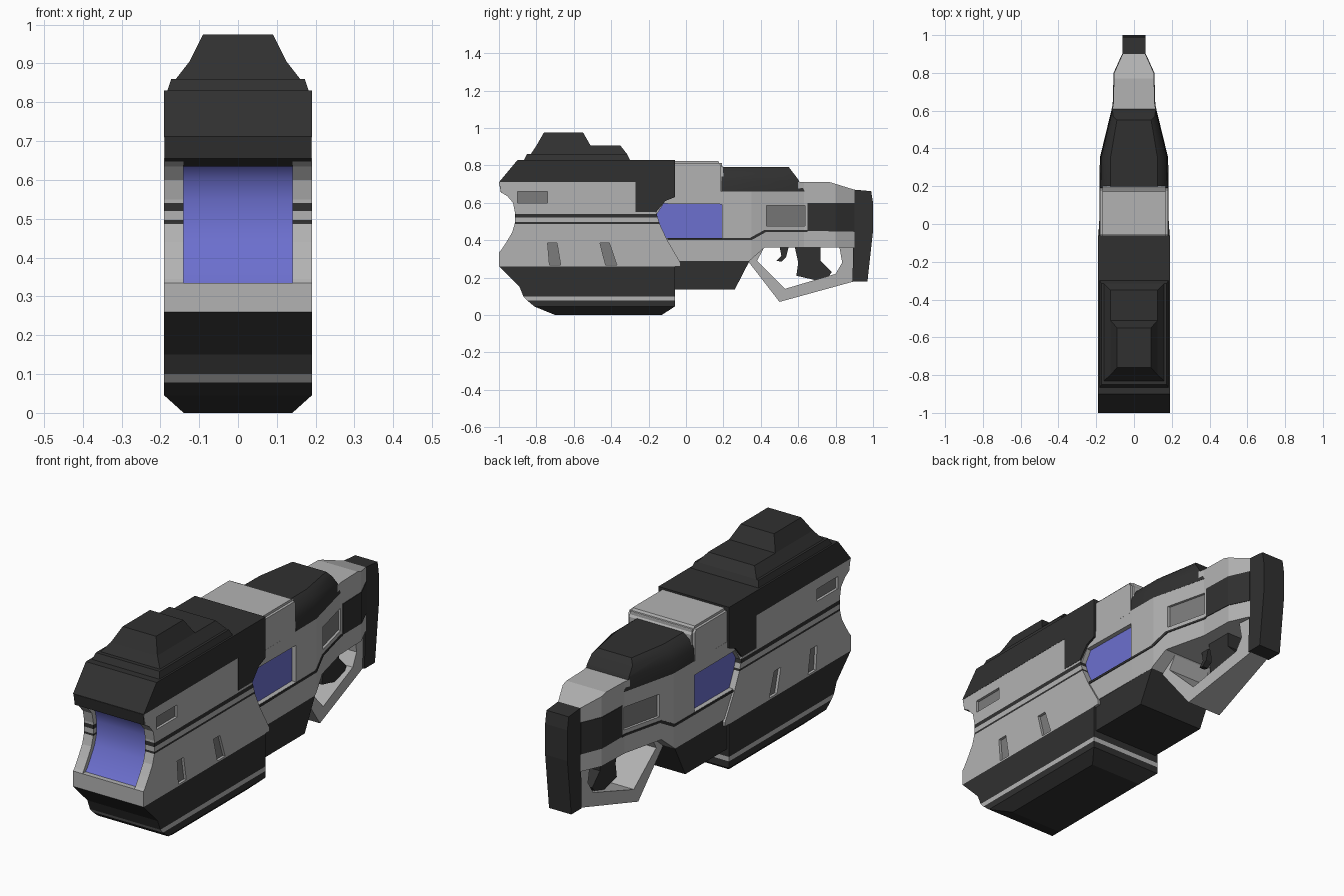
import bpy, bmesh
from mathutils import Vector

if "Cube" in bpy.data.objects:
    bpy.data.objects.remove(bpy.data.objects["Cube"])


def material(name, rgb):
    m = bpy.data.materials.new(name)
    m.diffuse_color = (*rgb, 1)
    m.use_nodes = True
    m.node_tree.nodes["Principled BSDF"].inputs["Base Color"].default_value = m.diffuse_color
    return m


LIGHT = material("light_grey", (0.45, 0.45, 0.45))
DARK = material("dark_grey", (0.03, 0.03, 0.03))
MID = material("recess_grey", (0.2, 0.2, 0.2))
BLUE = material("blue", (0.15, 0.16, 0.62))


def lerp_table(table, v):
    if v <= table[0][0]:
        return table[0][1]
    for (a, wa), (b, wb) in zip(table, table[1:]):
        if v <= b:
            return wa + (wb - wa) * (v - a) / (b - a)
    return table[-1][1]


def prism(name, prof, outer, mat, inner=None, ys=(), zs=(), bands=(), bevel=0, smooth=False):
    """Side profile (y, z) extruded in x; with inner given, a mirrored pair of side slabs."""
    out = outer if callable(outer) else (lambda y, z: outer)
    inn = inner if inner is None or callable(inner) else (lambda y, z: inner)
    bm = bmesh.new()
    for sign in ((1, -1) if inn else (1,)):
        part = bmesh.new()
        a = [part.verts.new((0, y, z)) for y, z in prof]
        b = [part.verts.new((1, y, z)) for y, z in prof]
        part.faces.new(a)
        part.faces.new(b[::-1])
        for i in range(len(prof)):
            j = (i + 1) % len(prof)
            part.faces.new((a[i], b[i], b[j], a[j]))
        planes = [((0, y, 0), (0, 1, 0)) for y in ys] + [((0, 0, z), (0, 0, 1)) for z in zs]
        for co, no in planes:
            bmesh.ops.bisect_plane(part, geom=part.verts[:] + part.edges[:] + part.faces[:],
                                   plane_co=co, plane_no=no, dist=1e-5)
        for v in part.verts:
            hi = out(v.co.y, v.co.z)
            lo = inn(v.co.y, v.co.z) if inn else -hi
            v.co.x = sign * (lo + (hi - lo) * v.co.x)
        bmesh.ops.recalc_face_normals(part, faces=part.faces)
        for f in part.faces:
            z = f.calc_center_median().z
            f.material_index = int(any(lo < z < hi for lo, hi in bands))
        tmp = bpy.data.meshes.new("tmp")
        part.to_mesh(tmp)
        part.free()
        bm.from_mesh(tmp)
        bpy.data.meshes.remove(tmp)
    if bevel:
        bmesh.ops.bevel(bm, geom=[e for e in bm.edges if e.calc_face_angle(0) > 0.5],
                        offset=bevel, segments=2, affect='EDGES')
    me = bpy.data.meshes.new(name)
    bm.to_mesh(me)
    bm.free()
    me.materials.append(mat)
    if bands:
        me.materials.append(LIGHT if mat == DARK else DARK)
    ob = bpy.data.objects.new(name, me)
    bpy.context.collection.objects.link(ob)
    if smooth:
        bpy.ops.object.select_all(action='DESELECT')
        ob.select_set(True)
        bpy.context.view_layer.objects.active = ob
        bpy.ops.object.shade_smooth_by_angle(angle=0.6)
    return ob


def recess(ob, name, prof, width, depth, mat, ys=()):
    """Cut a pocket in both sides of ob and lay a coloured floor in it."""
    w = width if callable(width) else (lambda y, z: width)
    cutter = prism("cutter", prof, lambda y, z: w(y, z) + 0.05, mat,
                   lambda y, z: w(y, z) - depth, ys)
    cutter.hide_render = True
    mod = ob.modifiers.new("cut", 'BOOLEAN')
    mod.operation, mod.solver, mod.object = 'DIFFERENCE', 'EXACT', cutter
    bpy.context.view_layer.objects.active = ob
    bpy.ops.object.modifier_apply(modifier=mod.name)
    bpy.data.objects.remove(cutter)
    prism(name, prof, lambda y, z: w(y, z) - depth + 0.002, mat,
          lambda y, z: w(y, z) - depth - 0.01, ys)


def frustum(name, z0, z1, w0, w1, y0, y1):
    bm = bmesh.new()
    rings = [[bm.verts.new((x, y, z)) for x, y in ((-w, a), (w, a), (w, b), (-w, b))]
             for z, w, (a, b) in ((z0, w0, y0), (z1, w1, y1))]
    bmesh.ops.convex_hull(bm, input=bm.verts[:])
    bmesh.ops.dissolve_limit(bm, angle_limit=0.01, verts=bm.verts[:], edges=bm.edges[:])
    me = bpy.data.meshes.new(name)
    bm.to_mesh(me)
    bm.free()
    me.materials.append(DARK)
    bpy.context.collection.objects.link(bpy.data.objects.new(name, me))


# Front housing: side slabs with a concave mouth and dark stripes
mouth = [(-0.987, 0.655), (-0.955, 0.635), (-0.925, 0.6), (-0.915, 0.55), (-0.915, 0.49),
         (-0.93, 0.44), (-0.96, 0.39), (-0.99, 0.345), (-1, 0.335)]
slabs = prism("housing_sides", [(-0.997, 0.71)] + mouth +
              [(-1, 0.26), (-0.03, 0.26), (-0.03, 0.28), (-0.1, 0.4), (-0.14, 0.485),
               (-0.16, 0.55), (-0.27, 0.55), (-0.27, 0.71)], 0.19, LIGHT, 0.14,
              zs=(0.487, 0.497, 0.52, 0.54), bands=((0.487, 0.497), (0.52, 0.54)))
recess(slabs, "upper_vent", [(-0.9, 0.6), (-0.74, 0.6), (-0.74, 0.66), (-0.9, 0.66)],
       0.19, 0.015, MID)
for n, y in (("front", -0.74), ("rear", -0.46)):
    lean = 0.02 if n == "front" else 0.04
    recess(slabs, n + "_slot", [(y, 0.385), (y + 0.05, 0.385), (y + 0.05 + lean, 0.268),
                                (y + lean - 0.01, 0.268)], 0.19, 0.015, MID)
prism("mouth_core", [(y + 0.025, z) for y, z in mouth] + [(-0.2, 0.335), (-0.2, 0.655)],
      0.141, BLUE, smooth=True)
prism("mouth_ledge", [(-1, 0.26), (-1, 0.335), (-0.9, 0.335), (-0.9, 0.26)], 0.141, LIGHT)
prism("mouth_lip", [(-1, 0.712), (-0.99, 0.655), (-0.95, 0.635), (-0.9, 0.712)], 0.188, DARK)

# Dark top cover with rear side panels
prism("top_cover", [(-1, 0.71), (-0.9, 0.83), (-0.06, 0.83), (-0.06, 0.71)], 0.191, DARK)
prism("cover_panels", [(-0.27, 0.71), (-0.27, 0.55), (-0.16, 0.55), (-0.11, 0.61),
                       (-0.06, 0.63), (-0.06, 0.71)], 0.191, DARK, 0.13)

# Underside of the housing, narrowed at the bottom, with a light stripe
prism("lower_housing", [(-1, 0.26), (-0.89, 0.15), (-0.87, 0.1), (-0.85, 0.078), (-0.81, 0.045),
                        (-0.7, 0), (-0.13, 0), (-0.06, 0.045), (-0.06, 0.26)],
      lambda y, z: lerp_table([(0, 0.14), (0.045, 0.19)], z), DARK,
      zs=(0.045, 0.078, 0.1), bands=((0.078, 0.1),))

# Stepped sight on top
frustum("sight_base", 0.83, 0.86, 0.182, 0.172, (-0.865, -0.3), (-0.85, -0.315))
frustum("sight_middle", 0.86, 0.905, 0.16, 0.125, (-0.83, -0.315), (-0.8, -0.35))
frustum("sight_top", 0.905, 0.975, 0.125, 0.09, (-0.8, -0.51), (-0.76, -0.55))

# Tapering receiver
YS = (0.2, 0.35, 0.63, 0.8)


def rec(y, z):
    return lerp_table([(-0.1, 0.182), (0.35, 0.178), (0.63, 0.11), (0.8, 0.105), (0.9, 0.06)], y)


def proud(y, z):
    return rec(y, z) + 0.003


def under(y, z):
    return rec(y, z) - 0.01


receiver = prism("receiver", [(-0.2, 0.29), (0.34, 0.29), (0.42, 0.36), (0.9, 0.36), (0.9, 0.67),
                              (0.77, 0.71), (0.6, 0.71), (0.6, 0.66), (-0.2, 0.66)],
                 rec, LIGHT, ys=YS)
recess(receiver, "side_window", [(-0.18, 0.5), (-0.12, 0.595), (0.192, 0.592), (0.192, 0.412),
                                 (-0.12, 0.412)], rec, 0.025, BLUE)
recess(receiver, "rear_vent", [(0.43, 0.475), (0.635, 0.475), (0.635, 0.585), (0.43, 0.585)],
       rec, 0.015, MID)
prism("seam_line", [(-0.1, 0.4), (0.35, 0.4), (0.43, 0.445), (0.65, 0.445), (0.65, 0.455),
                    (0.42, 0.455), (0.34, 0.411), (-0.1, 0.411)], proud, DARK, under, ys=YS)
prism("rear_panel", [(0.65, 0.45), (0.9, 0.445), (0.9, 0.6), (0.65, 0.6)],
      proud, DARK, under, ys=(0.8,))
prism("top_block", [(-0.07, 0.64), (-0.07, 0.822), (0.185, 0.822), (0.2, 0.8), (0.2, 0.64)],
      0.18, LIGHT, bevel=0.012)
prism("top_hump", [(0.19, 0.66), (0.19, 0.79), (0.55, 0.79), (0.6, 0.725), (0.635, 0.66)],
      lambda y, z: rec(y, z) * lerp_table([(0.66, 1), (0.72, 0.98), (0.765, 0.88), (0.79, 0.7)], z),
      DARK, ys=(0.35,), zs=(0.72, 0.765), smooth=True)
prism("lower_receiver", [(-0.07, 0.135), (0.26, 0.135), (0.34, 0.29), (-0.07, 0.29)],
      0.178, DARK)

# Guard, trigger, grip and butt
prism("hand_guard", [(0.33, 0.29), (0.5, 0.07), (0.9, 0.18), (0.9, 0.365), (0.82, 0.365),
                     (0.835, 0.28), (0.8, 0.22), (0.53, 0.14), (0.38, 0.29), (0.42, 0.365)],
      lambda y, z: 0.11 - 0.11 * (y - 0.34), LIGHT)
prism("trigger", [(0.5, 0.37), (0.55, 0.37), (0.535, 0.31), (0.51, 0.285), (0.485, 0.29),
                  (0.51, 0.315)], 0.015, DARK)
prism("grip", [(0.58, 0.37), (0.72, 0.37), (0.72, 0.29), (0.78, 0.23), (0.74, 0.175),
               (0.59, 0.21), (0.6, 0.28)], 0.04, DARK)
prism("butt_plate", [(0.9, 0.67), (0.99, 0.662), (1, 0.6), (1, 0.45), (0.97, 0.178),
                     (0.89, 0.178), (0.895, 0.42)], 0.06, DARK)
